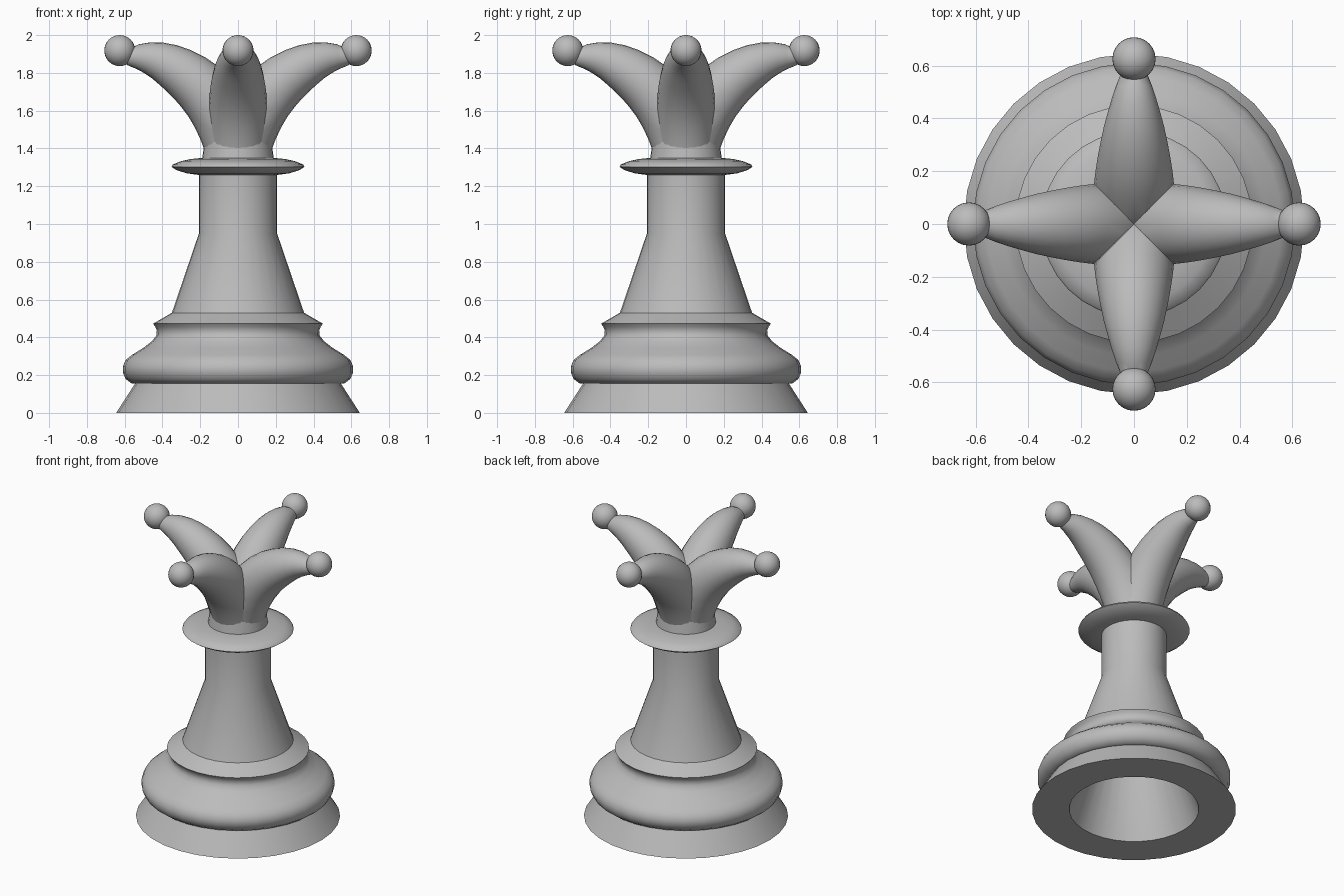
import bpy, bmesh
from math import cos, sin, pi, radians
from mathutils import Vector, Matrix

if "Cube" in bpy.data.objects:
    bpy.data.objects.remove(bpy.data.objects["Cube"])

grey = bpy.data.materials.new("light grey")
grey.use_nodes = True
COLOUR = (0.5, 0.5, 0.5, 1)
grey.diffuse_color = COLOUR
grey.node_tree.nodes["Principled BSDF"].inputs["Base Color"].default_value = COLOUR


def finish(bm, name, angle=35):
    """Turn a bmesh into a smooth-shaded object with sharp edges kept."""
    bmesh.ops.recalc_face_normals(bm, faces=bm.faces)
    mesh = bpy.data.meshes.new(name)
    bm.to_mesh(mesh)
    bm.free()
    mesh.materials.append(grey)
    obj = bpy.data.objects.new(name, mesh)
    bpy.context.collection.objects.link(obj)
    bpy.ops.object.select_all(action="DESELECT")
    obj.select_set(True)
    bpy.context.view_layer.objects.active = obj
    bpy.ops.object.shade_smooth_by_angle(angle=radians(angle))
    return obj


def skin(bm, rings):
    """Bridge consecutive rings of vertices with quads."""
    n = len(rings[0])
    for a, b in zip(rings, rings[1:]):
        for i in range(n):
            j = (i + 1) % n
            bm.faces.new((a[i], a[j], b[j], b[i]))


def lathe(name, profile, sides=32, angle=35):
    """Revolve (radius, height) points around z; the ends on the axis close up."""
    bm = bmesh.new()
    rings = [[bm.verts.new((r * cos(2 * pi * i / sides), r * sin(2 * pi * i / sides), z))
              for i in range(sides)] for r, z in profile]
    skin(bm, rings)
    bmesh.ops.remove_doubles(bm, verts=bm.verts, dist=1e-5)
    return finish(bm, name, angle)


# Turned body: hollow core, flared foot, rounded ring, ledge and shaft
lathe("body", [
    (0, 1.2), (0.07, 1.2), (0.07, 0.95), (0.41, 0), (0.645, 0), (0.545, 0.155),
    (0.565, 0.157), (0.595, 0.18), (0.61, 0.215), (0.61, 0.245), (0.595, 0.28),
    (0.56, 0.308), (0.5, 0.345), (0.455, 0.38), (0.432, 0.41), (0.43, 0.435),
    (0.437, 0.455), (0.45, 0.472), (0.35, 0.53), (0.207, 0.95), (0.207, 1.28), (0, 1.28)])

# Thin lens-shaped collar
lathe("collar", [
    (0, 1.26), (0.21, 1.26), (0.27, 1.268), (0.325, 1.285), (0.352, 1.303),
    (0.345, 1.315), (0.3, 1.333), (0.25, 1.344), (0.19, 1.35), (0, 1.35)], angle=50)

# Neck under the crown
lathe("neck", [(0, 1.34), (0.19, 1.34), (0.178, 1.435), (0, 1.435)])

# Four curved horns, each trimmed to its quarter so they meet in clean valleys
SPINE = [(0.0, 1.36, 0.16), (0.027, 1.43, 0.155), (0.053, 1.505, 0.157), (0.09, 1.585, 0.157),
         (0.14, 1.66, 0.153), (0.2, 1.726, 0.146), (0.257, 1.774, 0.137), (0.315, 1.813, 0.126),
         (0.37, 1.843, 0.114), (0.425, 1.866, 0.099), (0.48, 1.88, 0.083),
         (0.53, 1.886, 0.066), (0.57, 1.888, 0.05), (0.62, 1.91, 0.04)]


def horn(name, turn, sides=24):
    bm = bmesh.new()
    rings = []
    for k, (x, z, r) in enumerate(SPINE):
        a, b = SPINE[max(k - 1, 0)], SPINE[min(k + 1, len(SPINE) - 1)]
        t = Vector((b[0] - a[0], 0, b[1] - a[1])).normalized()
        up = Vector((-t.z, 0, t.x))
        side = Vector((0, 1, 0))
        rings.append([bm.verts.new(Vector((x, 0, z)) + r * (cos(2 * pi * i / sides) * up
                      + sin(2 * pi * i / sides) * side)) for i in range(sides)])
    skin(bm, rings)
    for s in (1, -1):
        bmesh.ops.bisect_plane(bm, geom=bm.verts[:] + bm.edges[:] + bm.faces[:],
                               plane_co=(0, 0, 0), plane_no=(1, s, 0), clear_inner=True)
    bmesh.ops.rotate(bm, verts=bm.verts, cent=(0, 0, 0), matrix=Matrix.Rotation(turn, 3, "Z"))
    finish(bm, name)


def ball(name, turn):
    bm = bmesh.new()
    bmesh.ops.create_uvsphere(bm, u_segments=24, v_segments=16, radius=0.082)
    bmesh.ops.translate(bm, verts=bm.verts, vec=(0.626 * cos(turn), 0.626 * sin(turn), 1.918))
    finish(bm, name)


for i, place in enumerate(("left", "back", "right", "front")):
    horn(place + "_horn", i * pi / 2)
    ball(place + "_ball", i * pi / 2)
